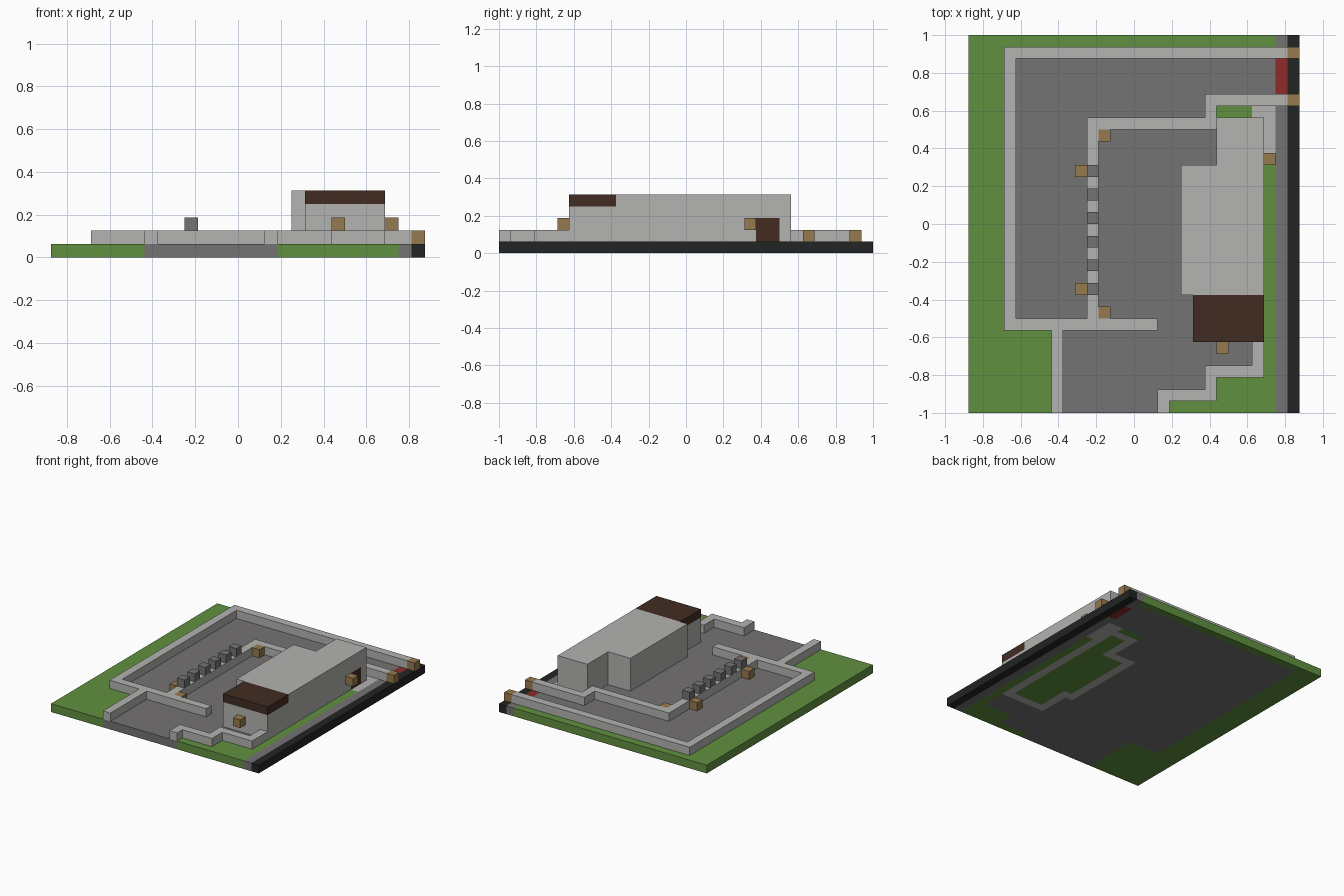
import bpy
import bmesh

U = 0.0625          # edge of one block
NX, NY = 28, 32     # plan size in blocks

if "Cube" in bpy.data.objects:
    bpy.data.objects.remove(bpy.data.objects["Cube"], do_unlink=True)


def srgb(code):
    def lin(c):
        return c / 12.92 if c <= 0.04045 else ((c + 0.055) / 1.055) ** 2.4
    return [lin(int(code[k:k + 2], 16) / 255) for k in (0, 2, 4)] + [1.0]


def material(name, code):
    m = bpy.data.materials.new(name)
    m.use_nodes = True
    m.diffuse_color = srgb(code)
    m.node_tree.nodes["Principled BSDF"].inputs["Base Color"].default_value = srgb(code)
    return m


MATS = [material(n, c) for n, c in (
    ("grass green", "619040"), ("path grey", "757373"), ("stone light grey", "b3b3b1"),
    ("lamp wood", "967a4e"), ("dark brown", "422c22"), ("gate red", "8e2a2a"),
    ("road black", "222423"))]
GRASS, PATH, STONE, WOOD, BROWN, RED, BLACK = range(len(MATS))


def box(x0, x1, y0, y1, z0=1, z1=2):
    return {(i, j, k) for i in range(x0, x1) for j in range(y0, y1) for k in range(z0, z1)}


def build(name, cells):
    """Skin a {cell: material} dict with its outer faces and merge flat areas."""
    bm = bmesh.new()
    used = sorted(set(cells.values()))
    for c, mat in cells.items():
        for axis in range(3):
            for side in (0, 1):
                n = list(c)
                n[axis] += 2 * side - 1
                if tuple(n) in cells:
                    continue
                a, b = (axis + 1) % 3, (axis + 2) % 3
                corners = []
                for da, db in ((0, 0), (1, 0), (1, 1), (0, 1)):
                    p = list(c)
                    p[axis] += side
                    p[a] += da
                    p[b] += db
                    corners.append(bm.verts.new(((p[0] - NX / 2) * U, (p[1] - NY / 2) * U, p[2] * U)))
                f = bm.faces.new(corners if side else corners[::-1])
                f.material_index = used.index(mat)
    bmesh.ops.remove_doubles(bm, verts=bm.verts, dist=U / 100)
    bmesh.ops.dissolve_limit(bm, angle_limit=0.01, verts=bm.verts, edges=bm.edges,
                             delimit={'MATERIAL'})
    me = bpy.data.meshes.new(name)
    bm.to_mesh(me)
    bm.free()
    for m in used:
        me.materials.append(MATS[m])
    ob = bpy.data.objects.new(name, me)
    bpy.context.collection.objects.link(ob)


def part(name, mat, *boxes):
    build(name, dict.fromkeys(set().union(*boxes), mat))


# House volume
main_hall = box(18, 25, 10, 21, 1, 5) | box(21, 25, 21, 25, 1, 5)
porch = box(19, 25, 6, 10, 1, 4)
door = box(24, 25, 22, 24, 1, 3)
house = (main_hall | porch) - door

# Ground slab, painted area over area
ground = {}
for mat, area in (
        (GRASS, (0, 28, 0, 32)), (PATH, (3, 26, 7, 31)), (PATH, (7, 17, 0, 7)),
        (PATH, (17, 21, 1, 7)), (PATH, (21, 25, 3, 7)), (GRASS, (25, 26, 3, 26)),
        (GRASS, (21, 25, 25, 26)), (PATH, (26, 27, 0, 32)), (RED, (26, 27, 27, 30)),
        (BLACK, (27, 28, 0, 32)), (STONE, (25, 26, 22, 26)), (STONE, (24, 26, 25, 26))):
    ground.update(dict.fromkeys(box(*area, 0, 1), mat))

# Stone foundation under the outer walls of the house, grass inside
plan = {(i, j) for i, j, k in house | door}
for i, j in plan:
    inside = all((i + a, j + b) in plan for a in (-1, 0, 1) for b in (-1, 0, 1))
    ground[i, j, 0] = GRASS if inside else STONE
build("ground", ground)

part("house_walls", STONE, house)
part("front_roof", BROWN, box(19, 25, 6, 10, 4, 5))
part("side_door", BROWN, door)

# Low garden walls
part("outer_wall", STONE, box(3, 4, 7, 31), box(3, 27, 30, 31), box(3, 16, 7, 8), box(7, 8, 0, 7))
part("inner_wall", STONE, box(10, 11, 8, 25), box(10, 21, 24, 25), box(20, 21, 24, 27),
     box(20, 27, 26, 27))
part("front_wall", STONE, box(16, 17, 0, 2), box(16, 21, 1, 2), box(20, 21, 1, 4),
     box(20, 25, 3, 4), box(24, 25, 3, 6))
part("battlements", PATH, *[box(10, 11, j, j + 1, 2, 3) for j in range(10, 21, 2)])

# Lamps and gate posts
for name, i, j, k in (
        ("back_gate_post", 27, 30, 1), ("front_gate_post", 27, 26, 1),
        ("door_lamp", 25, 21, 2), ("porch_lamp", 21, 5, 2),
        ("inner_back_lamp", 11, 23, 1), ("inner_front_lamp", 11, 8, 1),
        ("outer_back_lamp", 9, 20, 1), ("outer_front_lamp", 9, 10, 1)):
    part(name, WOOD, box(i, i + 1, j, j + 1, k, k + 1))
